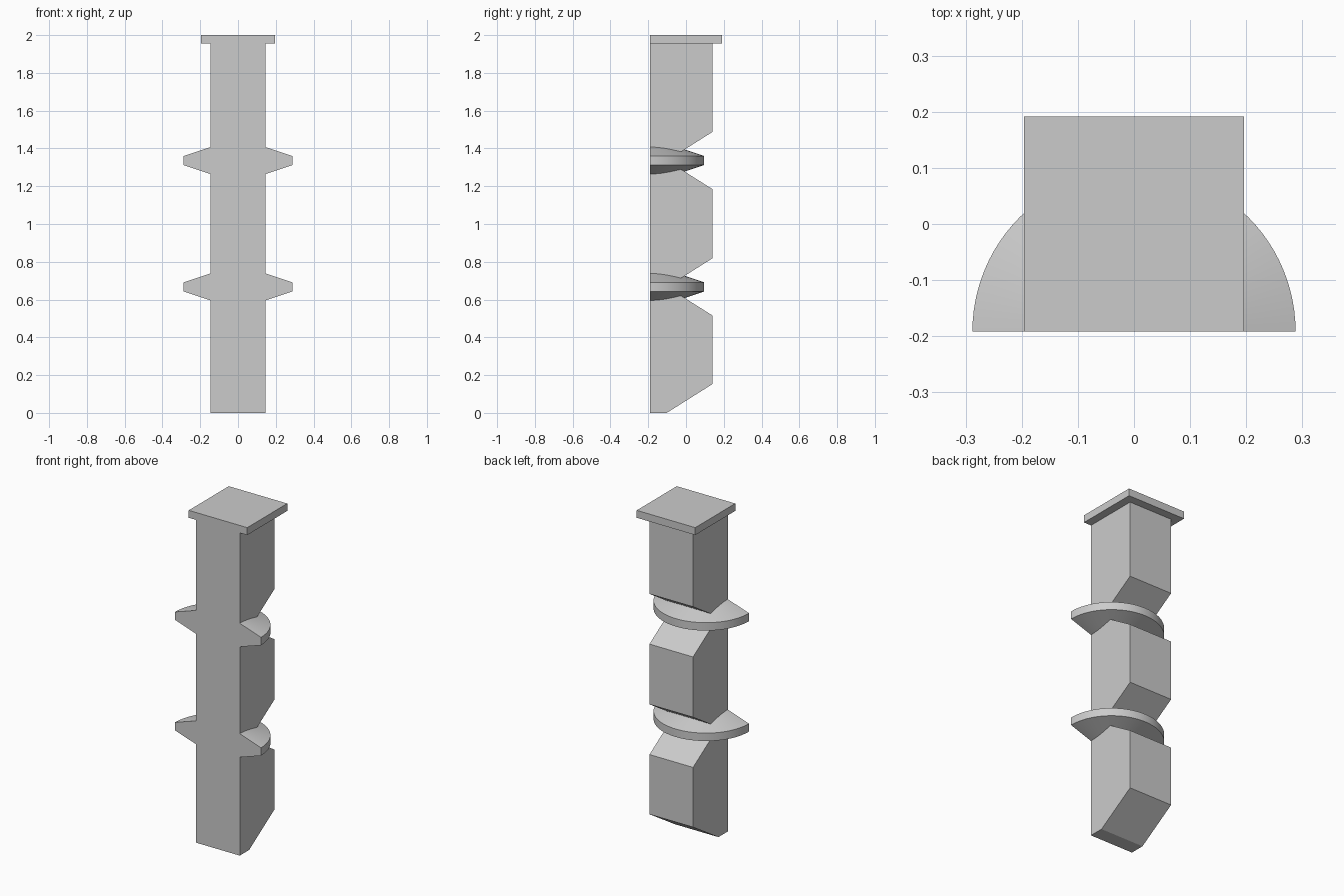
import bpy, bmesh, math

if "Cube" in bpy.data.objects:
    bpy.data.objects.remove(bpy.data.objects["Cube"])

FRONT = -0.1915   # flat wall side
BACK = 0.141      # back of the shaft
HALF_W = 0.146    # shaft half width

grey = bpy.data.materials.new("light grey stone")
grey.diffuse_color = (0.6, 0.6, 0.6, 1)
grey.use_nodes = True
grey.node_tree.nodes["Principled BSDF"].inputs["Base Color"].default_value = grey.diffuse_color


def make_object(name, bm):
    bmesh.ops.recalc_face_normals(bm, faces=bm.faces)
    mesh = bpy.data.meshes.new(name)
    bm.to_mesh(mesh)
    bm.free()
    mesh.materials.append(grey)
    ob = bpy.data.objects.new(name, mesh)
    bpy.context.collection.objects.link(ob)
    return ob


def extrude_x(name, profile, half):
    """Prism from a (y, z) profile, centred on x = 0."""
    bm = bmesh.new()
    face = bm.faces.new([bm.verts.new((-half, y, z)) for y, z in profile])
    ext = bmesh.ops.extrude_face_region(bm, geom=[face])
    verts = [v for v in ext["geom"] if isinstance(v, bmesh.types.BMVert)]
    bmesh.ops.translate(bm, verts=verts, vec=(2 * half, 0, 0))
    return make_object(name, bm)


def ring_disc(name, z, r=0.288, rim=0.024, apex=0.12, n=96):
    """Double cone with a narrow straight rim."""
    bm = bmesh.new()
    rings = []
    for dz in (-rim, rim):
        rings.append([bm.verts.new((r * math.cos(2 * math.pi * i / n),
                                    FRONT + r * math.sin(2 * math.pi * i / n), z + dz))
                      for i in range(n)])
    low = bm.verts.new((0, FRONT, z - apex))
    top = bm.verts.new((0, FRONT, z + apex))
    for i in range(n):
        j = (i + 1) % n
        bm.faces.new((rings[0][i], rings[0][j], rings[1][j], rings[1][i]))
        bm.faces.new((rings[0][j], rings[0][i], low))
        bm.faces.new((rings[1][i], rings[1][j], top))
    return make_object(name, bm)


# Shaft: bevelled foot and two V notches in the back
levels = (0.667, 1.336)
profile = [(-0.4, 0), (-0.102, 0), (BACK, 0.153)]
for z in levels:
    profile += [(BACK, z - 0.152), (-0.1, z), (BACK, z + 0.152)]
profile += [(BACK, 1.98), (-0.4, 1.98)]
post = extrude_x("notched_post", profile, HALF_W)

# Cap slab and discs, built past the front plane and trimmed later
parts = [extrude_x("cap", [(-0.42, 1.955), (0.1915, 1.955), (0.1915, 2), (-0.42, 2)], 0.196)]
parts += [ring_disc("disc", z) for z in levels]

# Union everything into one solid
bpy.context.view_layer.objects.active = post
for part in parts:
    mod = post.modifiers.new("union", 'BOOLEAN')
    mod.operation = 'UNION'
    mod.solver = 'EXACT'
    mod.object = part
    bpy.ops.object.modifier_apply(modifier=mod.name)
    bpy.data.objects.remove(part)

# Trim the front flat and close it with a single face
bm = bmesh.new()
bm.from_mesh(post.data)
bmesh.ops.bisect_plane(bm, geom=bm.verts[:] + bm.edges[:] + bm.faces[:], dist=1e-5,
                       plane_co=(0, FRONT, 0), plane_no=(0, -1, 0), clear_outer=True)
rim_edges = [e for e in bm.edges if e.is_boundary]
bmesh.ops.holes_fill(bm, edges=rim_edges, sides=0)
bmesh.ops.recalc_face_normals(bm, faces=bm.faces)
for f in bm.faces:
    f.material_index = 0
bm.to_mesh(post.data)
bm.free()

post.select_set(True)
bpy.ops.object.shade_smooth_by_angle(angle=math.radians(12))
